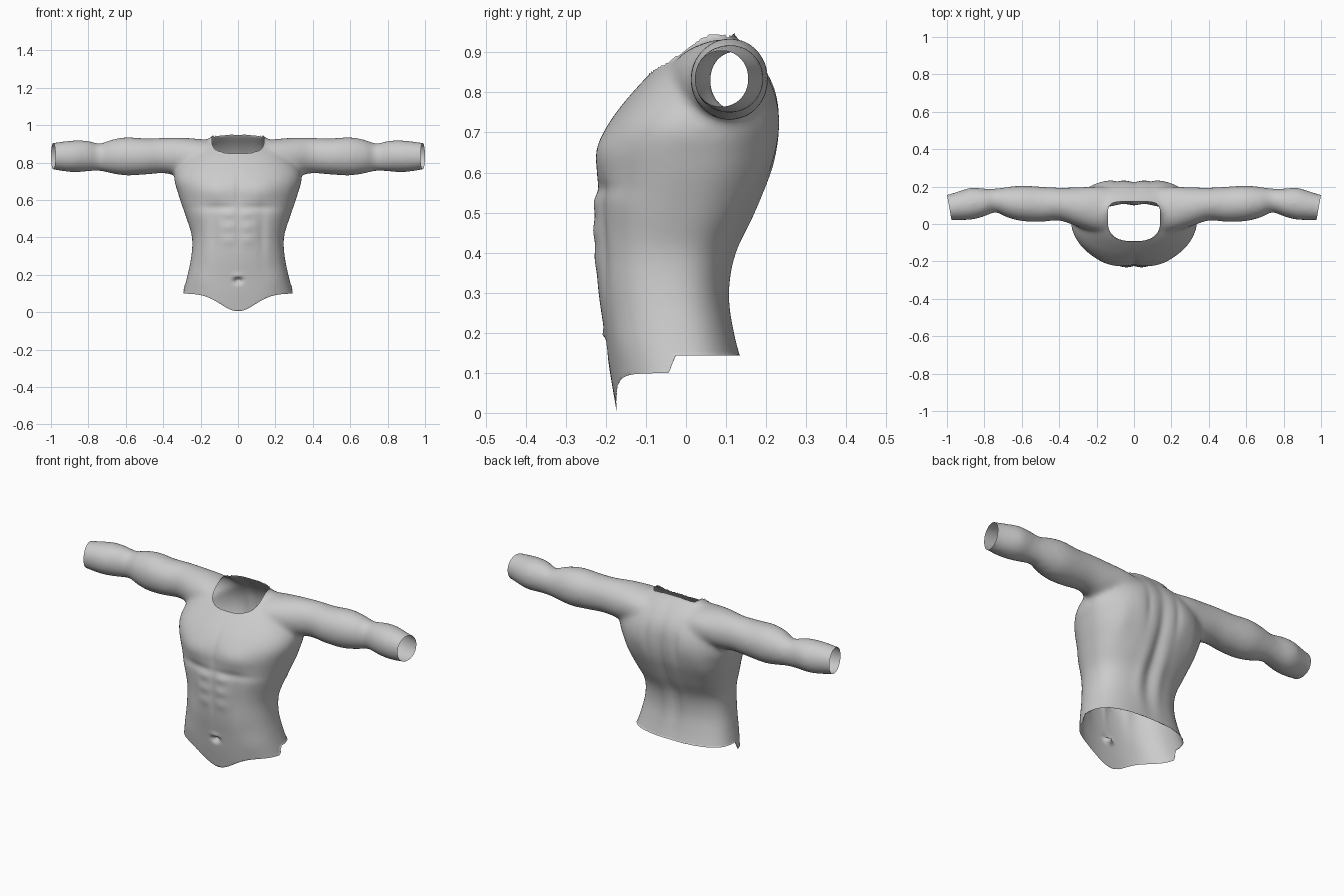
import bpy, bmesh, math
from mathutils import Vector

if "Cube" in bpy.data.objects:
    bpy.data.objects.remove(bpy.data.objects["Cube"])


def sample(keys, t):
    """Smooth (Catmull-Rom) interpolation of keyed rows, first column is the position."""
    i = max(k for k in range(len(keys) - 1) if keys[k][0] <= t or k == 0)
    a, b = keys[i], keys[i + 1]
    p, n = keys[max(i - 1, 0)], keys[min(i + 2, len(keys) - 1)]
    h = b[0] - a[0]
    u = (t - a[0]) / h
    out = []
    for c in range(1, len(a)):
        m0 = (b[c] - p[c]) / (b[0] - p[0]) * h
        m1 = (n[c] - a[c]) / (n[0] - a[0]) * h
        out.append((2*u**3 - 3*u*u + 1) * a[c] + (u**3 - 2*u*u + u) * m0
                   + (3*u*u - 2*u**3) * b[c] + (u**3 - u*u) * m1)
    return out


def power(v, n):
    return math.copysign(abs(v) ** (2 / n), v)


def loft(bm, rings):
    loops = [[bm.verts.new(p) for p in r] for r in rings]
    for a, b in zip(loops, loops[1:]):
        for i in range(len(a)):
            j = (i + 1) % len(a)
            bm.faces.new((a[i], a[j], b[j], b[i]))
    bm.faces.new(loops[0][::-1])
    bm.faces.new(loops[-1])


def gauss(d, s):
    return math.exp(-(d / s) ** 2)


def smoothstep(a, b, v):
    t = min(1, max(0, (v - a) / (b - a)))
    return t * t * (3 - 2 * t)


# Trunk sections: z, half width, front y, back y
TRUNK = [(-.06, .32, -.165, .16), (0, .315, -.173, .155), (.1, .295, -.19, .145),
         (.2, .27, -.204, .12), (.3, .25, -.219, .105), (.4, .246, -.226, .12),
         (.5, .275, -.228, .17), (.6, .31, -.22, .213), (.65, .325, -.22, .226),
         (.7, .34, -.205, .232), (.75, .335, -.175, .232), (.8, .305, -.134, .225),
         (.85, .26, -.087, .203), (.9, .19, -.03, .165), (.94, .142, .0, .125),
         (.98, .11, .02, .1)]
# Arm sections: x, front y, back y, bottom z, top z
ARM = [(.12, -.04, .19, .76, .915), (.2, -.04, .2, .745, .926), (.3, -.015, .197, .73, .933),
       (.4, .018, .195, .742, .932), (.5, .01, .2, .735, .93), (.6, .015, .206, .73, .936),
       (.68, .035, .198, .742, .922), (.74, .062, .19, .755, .902), (.8, .04, .19, .752, .917),
       (.87, .022, .195, .748, .92), (.93, .02, .178, .752, .914), (1.0, .02, .157, .764, .905),
       (1.08, .02, .145, .772, .9)]
SEG = 64
bm = bmesh.new()

# Trunk
rings = []
for k in range(70):
    z = -.06 + 1.04 * k / 69
    w, f, b = sample(TRUNK, z)
    cy = f + (b - f) * .55
    ring = []
    for i in range(SEG):
        a = 2 * math.pi * i / SEG
        s = math.sin(a)
        n = 2.3 if s < 0 else 2.5
        ring.append((w * power(math.cos(a), n), cy + (cy - f if s < 0 else b - cy) * power(s, n), z))
    rings.append(ring)
loft(bm, rings)

# Arms
for side in (-1, 1):
    rings = []
    for k in range(70):
        x = .12 + .96 * k / 69
        f, b, lo, hi = sample(ARM, x)
        rings.append([(side * x, (f + b) / 2 + (b - f) / 2 * math.cos(2 * math.pi * i / SEG),
                       (lo + hi) / 2 + (hi - lo) / 2 * math.sin(2 * math.pi * i / SEG))
                      for i in range(SEG)])
    loft(bm, rings)
bmesh.ops.recalc_face_normals(bm, faces=bm.faces)
mesh = bpy.data.meshes.new("torso_source")
bm.to_mesh(mesh)
bm.free()

# Fuse trunk and arms into one skin
body = bpy.data.objects.new("torso_skin", mesh)
bpy.context.collection.objects.link(body)
mod = body.modifiers.new("fuse", 'REMESH')
mod.mode = 'VOXEL'
mod.voxel_size = .01
dg = bpy.context.evaluated_depsgraph_get()
fused = bpy.data.meshes.new_from_object(body.evaluated_get(dg))
body.modifiers.clear()
bm = bmesh.new()
bm.from_mesh(fused)

# Keep only the outer shell
left, shells = set(bm.verts), []
while left:
    stack = [left.pop()]
    shell = list(stack)
    while stack:
        for e in stack.pop().link_edges:
            for v in e.verts:
                if v in left:
                    left.remove(v)
                    stack.append(v)
                    shell.append(v)
    shells.append(shell)
shells.sort(key=len)
for shell in shells[:-1]:
    bmesh.ops.delete(bm, geom=shell, context='VERTS')
for _ in range(14):
    bmesh.ops.smooth_vert(bm, verts=bm.verts, factor=.5, use_axis_x=True, use_axis_y=True, use_axis_z=True)
bmesh.ops.recalc_face_normals(bm, faces=bm.faces)
bm.normal_update()

# Muscle relief: x, z, x spread, z spread, height (mirrored in x)
FRONT = [(.12, .645, .09, .06, .012), (.1, .56, .1, .02, -.007), (0, .66, .016, .1, -.005),
         (.05, .525, .035, .024, .006), (.05, .455, .035, .026, .006), (.05, .385, .035, .03, .005),
         (0, .43, .012, .13, -.004), (.13, .42, .025, .13, -.006), (.2, .53, .05, .05, .004),
         (0, .168, .02, .014, -.026), (0, .195, .025, .012, .006), (.2, .17, .06, .06, .004)]
BACK = [(0, .55, .03, .26, -.013), (.15, .72, .07, .09, .008), (.06, .4, .03, .14, .006),
        (.22, .62, .04, .12, .005), (.09, .72, .02, .1, -.005)]
for v in bm.verts:
    x, y, z = v.co
    if abs(x) < .36:
        table = FRONT if v.normal.y < 0 else BACK
        d = sum(h * gauss(abs(x) - px, sx) * gauss(z - pz, sz) for px, pz, sx, sz, h in table)
        v.co += v.normal * d * min(1, abs(v.normal.y) * 1.6)

# Wrist openings
for side in (-1, 1):
    bmesh.ops.bisect_plane(bm, geom=bm.verts[:] + bm.edges[:] + bm.faces[:],
                           plane_co=(side * .988, .09, .83),
                           plane_no=Vector((side * .14, -.025, 0)).normalized(), clear_outer=True)


# Curved waist hem
def hem(co):
    front = .1 - .095 * gauss(co.x, .13)
    t = smoothstep(-.045, -.025, co.y)
    return front * (1 - t) + .143 * t


low = [f for f in bm.faces if all(v.co.z < hem(v.co) for v in f.verts)]
bmesh.ops.delete(bm, geom=low, context='FACES')
for v in bm.verts:
    if v.co.z < hem(v.co):
        v.co.z = hem(v.co)


# Neck opening: rounded column, narrower toward the chest
def neck(co):
    dy = (co.y - .02) / (.1 if co.y > .02 else .112)
    n = 5 if co.y > .02 else 2.6
    return (abs(co.x / .14) ** n + abs(dy) ** n) ** (1 / n) if co.z > .78 else 9


hole = [f for f in bm.faces if all(neck(v.co) < 1 for v in f.verts)]
bmesh.ops.delete(bm, geom=hole, context='FACES')
for v in bm.verts:
    r = neck(v.co)
    if .3 < r < 1:
        v.co.x /= r
        v.co.y = .02 + (v.co.y - .02) / r

for f in bm.faces:
    f.smooth = True
bm.to_mesh(fused)
bm.free()
body.data = fused
bpy.data.meshes.remove(mesh)

# Plain grey skin
mat = bpy.data.materials.new("light_grey")
mat.diffuse_color = (.6, .6, .6, 1)
mat.use_nodes = True
mat.node_tree.nodes["Principled BSDF"].inputs["Base Color"].default_value = mat.diffuse_color
fused.materials.clear()
fused.materials.append(mat)
